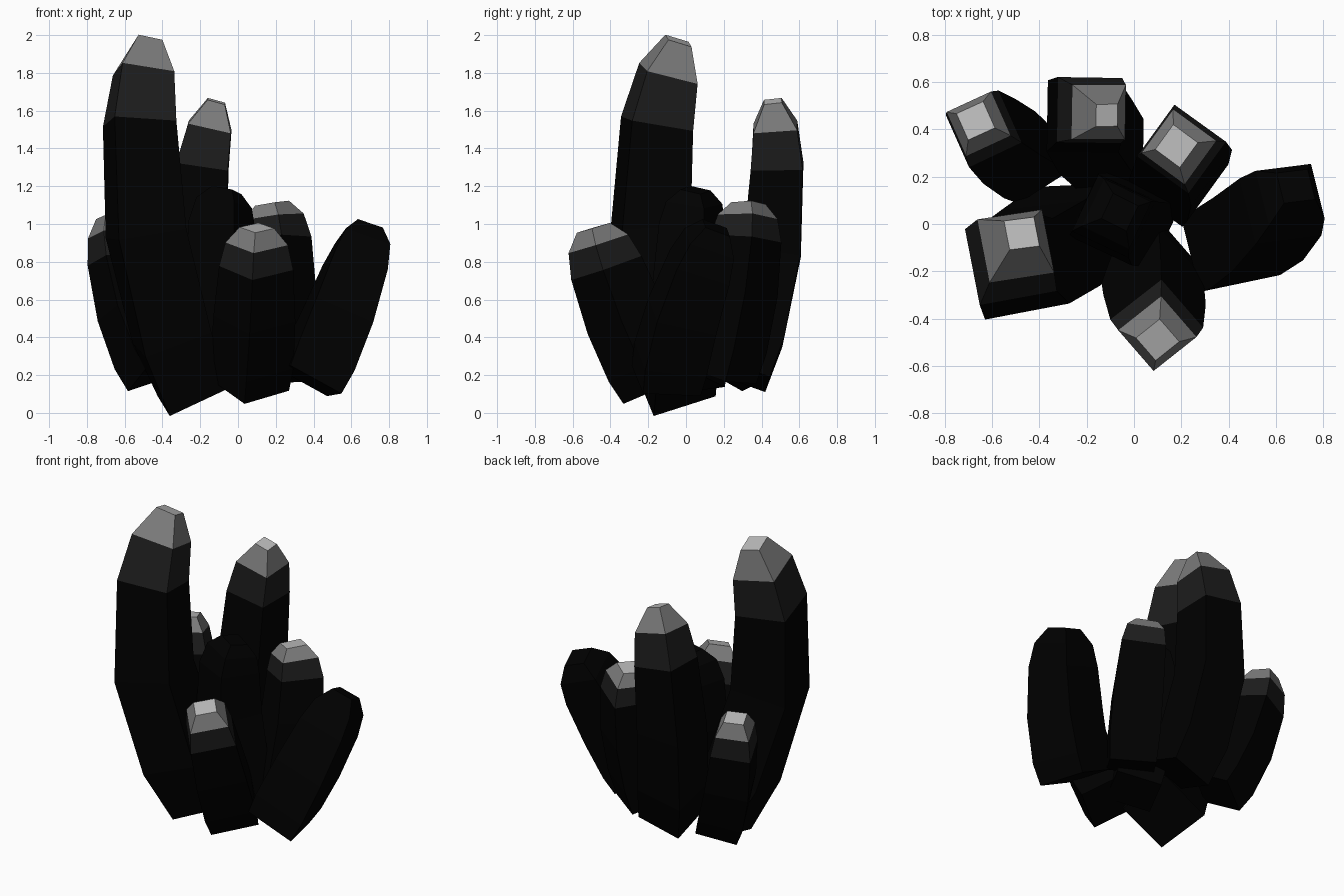
import bpy, bmesh, math
from mathutils import Vector

if "Cube" in bpy.data.objects:
    bpy.data.objects.remove(bpy.data.objects["Cube"])


def make_mat(name, v):
    m = bpy.data.materials.new(name)
    m.diffuse_color = (v, v, v, 1)
    m.use_nodes = True
    m.node_tree.nodes["Principled BSDF"].inputs["Base Color"].default_value = m.diffuse_color
    return m


DARK = make_mat("dark_rock", 0.0)
FADE = make_mat("fading_rock", 0.012)
PALE = make_mat("pale_rock", 0.2)
TIP = make_mat("tip_rock", 0.5)

# ring position along the spine, and ring width relative to the shaft
STEPS = (0, 0.16, 0.46, 0.77, 0.91, 1)
WIDTHS = (1.0, 1.07, 1.05, 0.95, 0.8)
MID = 0.46


def spine(p0, p1, p2, t):
    # parabola through base, middle and tip
    a = (t - MID) * (t - 1) / MID
    b = t * (t - 1) / (MID * (MID - 1))
    c = t * (t - MID) / (1 - MID)
    return p0 * a + p1 * b + p2 * c


def crystal(name, base, mid, tip, half, tip_half, yaw, pale):
    p = [Vector(v) for v in (base, mid, tip)]
    x_axis = Vector((math.cos(math.radians(yaw)), math.sin(math.radians(yaw)), 0))
    bm = bmesh.new()
    rings = []
    for i, t in enumerate(STEPS):
        c = spine(*p, t)
        tan = (spine(*p, t + 0.01) - spine(*p, t - 0.01)).normalized()
        u = (x_axis - tan * x_axis.dot(tan)).normalized()
        v = tan.cross(u)
        r = half * WIDTHS[i] if i < 5 else tip_half
        rings.append([bm.verts.new(c + u * r * a + v * r * b)
                      for a, b in ((-1, -1), (1, -1), (1, 1), (-1, 1))])
    bm.faces.new(rings[0][::-1])
    for i in range(5):
        for k in range(4):
            n = (k + 1) % 4
            f = bm.faces.new((rings[i][k], rings[i][n], rings[i + 1][n], rings[i + 1][k]))
            if pale and i >= 3:
                f.material_index = i - 2
    cap = bm.faces.new(rings[5])
    cap.material_index = 3 if pale else 0
    bmesh.ops.recalc_face_normals(bm, faces=bm.faces)
    me = bpy.data.meshes.new(name)
    bm.to_mesh(me)
    bm.free()
    for m in (DARK, FADE, PALE, TIP):
        me.materials.append(m)
    bpy.context.collection.objects.link(bpy.data.objects.new(name, me))


# the seven leaning crystals
crystal("tall_left_crystal", (-.235, 0, .11), (-.487, -.19, .95), (-.475, -.04, 1.97), .175, .065, 11, True)
crystal("back_crystal", (-.1, .295, .2), (-.215, .455, .85), (-.115, .46, 1.65), .145, .047, -1, True)
crystal("back_left_crystal", (-.43, .26, .21), (-.57, .35, .55), (-.67, .437, 1.04), .13, .062, 24, True)
crystal("back_right_crystal", (.17, .18, .2), (.207, .28, .65), (.18, .33, 1.11), .142, .065, -36, True)
crystal("right_crystal", (.375, -.105, .17), (.527, -.02, .51), (.685, .16, .98), .157, .07, 14, False)
crystal("front_crystal", (.065, -.15, .145), (.087, -.32, .5), (.1, -.49, .98), .147, .065, 41, True)
crystal("centre_crystal", (.02, .02, .15), (-.08, .02, .7), (-.06, .05, 1.18), .14, .06, -25, False)
